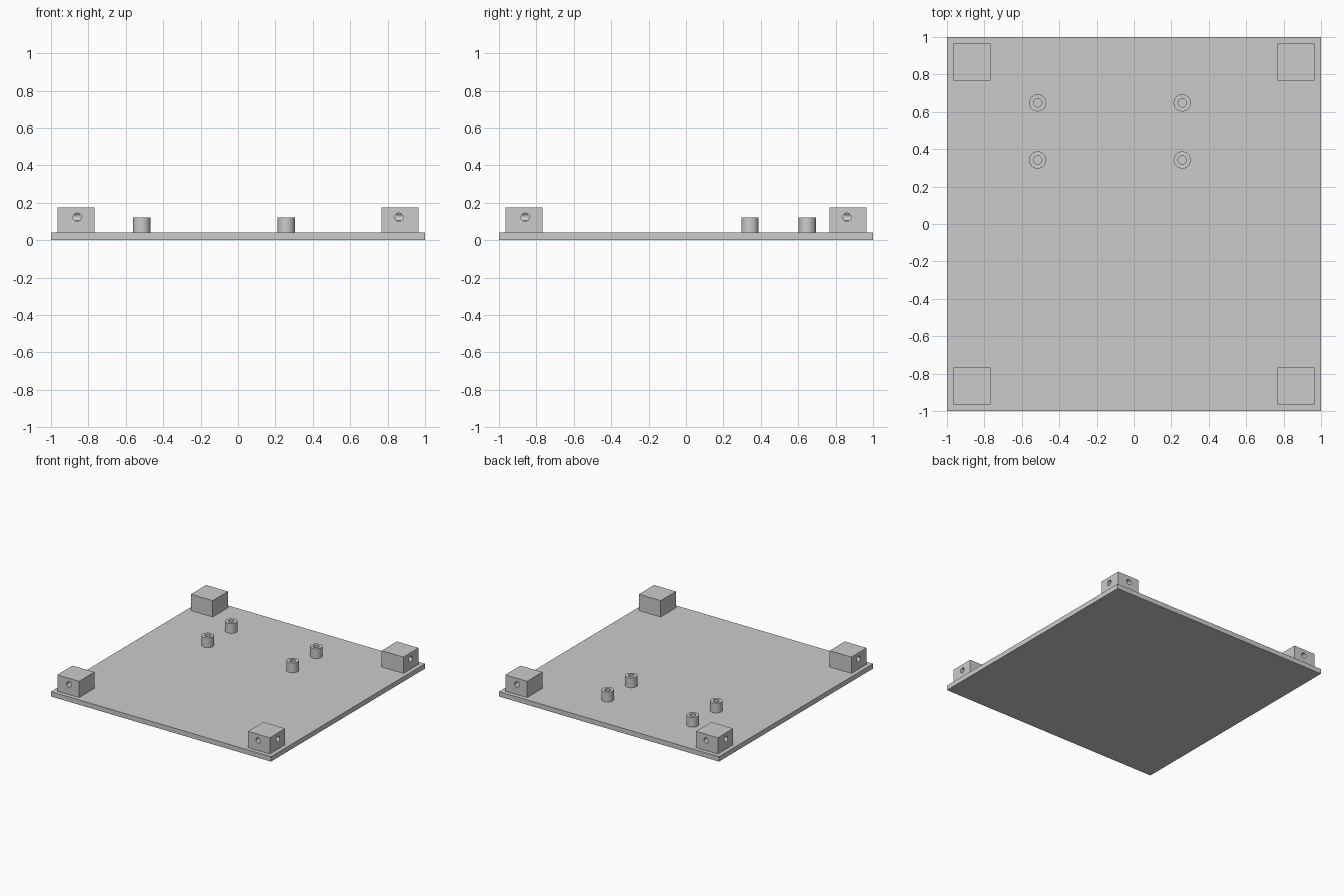
import bpy, bmesh, math
from mathutils import Matrix, Vector

cube = bpy.data.objects.get("Cube")
if cube:
    bpy.data.objects.remove(cube, do_unlink=True)

PLATE_TOP = 0.04
SEGMENTS = 48

grey = bpy.data.materials.new("light grey")
grey.use_nodes = True
grey.diffuse_color = (0.6, 0.6, 0.6, 1)
grey.node_tree.nodes["Principled BSDF"].inputs["Base Color"].default_value = (0.6, 0.6, 0.6, 1)


def make_object(name, bm):
    bmesh.ops.recalc_face_normals(bm, faces=bm.faces)
    mesh = bpy.data.meshes.new(name)
    bm.to_mesh(mesh)
    bm.free()
    mesh.materials.append(grey)
    obj = bpy.data.objects.new(name, mesh)
    bpy.context.collection.objects.link(obj)
    return obj


def box(name, low, high):
    low, high = Vector(low), Vector(high)
    bm = bmesh.new()
    place = Matrix.Translation((low + high) / 2) @ Matrix.Diagonal((*(high - low), 1))
    bmesh.ops.create_cube(bm, size=1, matrix=place)
    return make_object(name, bm)


def drill(target, start, direction, depth, radius):
    """Cut a blind round hole into the target from a point on its face."""
    direction = Vector(direction)
    reach = depth + 0.05
    centre = Vector(start) + direction * (0.05 - depth) / 2
    turn = Vector((0, 0, 1)).rotation_difference(direction).to_matrix().to_4x4()
    bm = bmesh.new()
    bmesh.ops.create_cone(bm, cap_ends=True, segments=SEGMENTS, radius1=radius,
                          radius2=radius, depth=reach,
                          matrix=Matrix.Translation(centre) @ turn)
    cutter = make_object(target.name + "_hole_cutter", bm)
    cutter.hide_render = True
    cutter.hide_set(True)
    cut = target.modifiers.new("screw hole", "BOOLEAN")
    cut.operation = "DIFFERENCE"
    cut.solver = "EXACT"
    cut.object = cutter


def smooth(obj):
    bpy.ops.object.select_all(action="DESELECT")
    obj.select_set(True)
    bpy.context.view_layer.objects.active = obj
    bpy.ops.object.shade_smooth_by_angle(angle=math.radians(30))


def standoff(name, x, y):
    """Hollow round post, turned from a rectangular wall section."""
    bm = bmesh.new()
    inner, outer, top = 0.022, 0.046, 0.12
    section = [(inner, PLATE_TOP), (outer, PLATE_TOP), (outer, top), (inner, top)]
    verts = [bm.verts.new((r, 0, z)) for r, z in section]
    edges = [bm.edges.new((verts[i], verts[(i + 1) % 4])) for i in range(4)]
    bmesh.ops.spin(bm, geom=verts + edges, cent=(0, 0, 0), axis=(0, 0, 1),
                   angle=math.tau, steps=SEGMENTS, use_merge=True)
    bmesh.ops.remove_doubles(bm, verts=bm.verts, dist=0.0001)
    bmesh.ops.translate(bm, verts=bm.verts, vec=(x, y, 0))
    smooth(make_object(name, bm))


# Base plate
box("base_plate", (-1, -1, 0), (1, 1, PLATE_TOP))

# Corner blocks, each with a blind hole in its two outward faces
near, far, hole = 0.768, 0.966, 0.86
for sx, side in ((-1, "right"), (1, "left")):
    for sy, end in ((-1, "front"), (1, "back")):
        xs, ys = sorted((sx * near, sx * far)), sorted((sy * near, sy * far))
        block = box(f"{end}_{side}_corner_block",
                    (xs[0], ys[0], PLATE_TOP), (xs[1], ys[1], 0.174))
        drill(block, (sx * far, sy * hole, 0.123), (sx, 0, 0), 0.12, 0.022)
        drill(block, (sx * hole, sy * far, 0.123), (0, sy, 0), 0.12, 0.022)
        smooth(block)

# Four mounting posts
for x, side in ((-0.515, "right"), (0.258, "left")):
    for y, end in ((0.342, "front"), (0.648, "back")):
        standoff(f"{end}_{side}_standoff", x, y)
